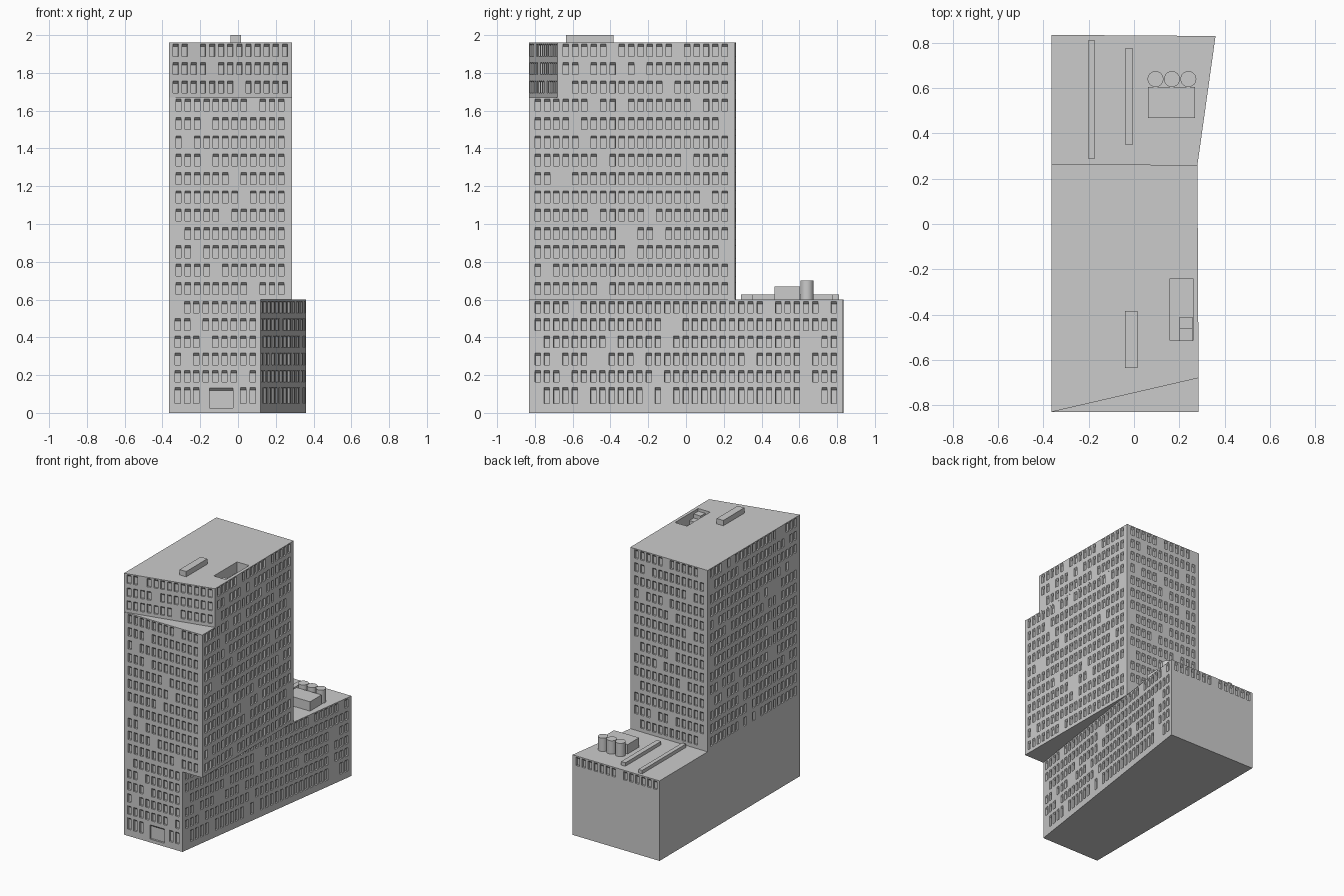
import bpy, bmesh, random
from mathutils import Vector

if "Cube" in bpy.data.objects:
    bpy.data.objects.remove(bpy.data.objects["Cube"])

random.seed(4)
grey = bpy.data.materials.new("light grey")
grey.diffuse_color = (0.6, 0.6, 0.6, 1)
grey.use_nodes = True
grey.node_tree.nodes["Principled BSDF"].inputs["Base Color"].default_value = grey.diffuse_color

PITCH = 0.0495        # spacing between window columns
WIN_W = 0.029
DEPTH = 0.014
TOP_ROWS = [(1.952 - 0.097 * i - 0.064, 1.952 - 0.097 * i) for i in range(14)]
BASE_ROWS = [(0.59 - 0.0912 * i - 0.062, 0.59 - 0.0912 * i) for i in range(5)] + [(0.05, 0.135)]


def finish(bm, name):
    bmesh.ops.remove_doubles(bm, verts=bm.verts, dist=1e-5)
    me = bpy.data.meshes.new(name)
    bm.to_mesh(me)
    bm.free()
    me.materials.append(grey)
    ob = bpy.data.objects.new(name, me)
    bpy.context.collection.objects.link(ob)
    return ob


def face(bm, pts):
    bm.faces.new([bm.verts.new(p) for p in pts])


def flat(bm, pts, z):
    face(bm, [(x, y, z) for x, y in pts])


def windows(rows, first, count, gaps=None, chance=0.1):
    """Window rectangles (u0, u1, z0, z1); some bays are left blank."""
    out = []
    for r, (z0, z1) in enumerate(rows):
        for c in range(count):
            blank = c in gaps[r] if gaps else random.random() < chance
            if not blank:
                u = first + c * PITCH
                out.append((u - WIN_W / 2, u + WIN_W / 2, z0, z1))
    return out


def wall(bm, p0, p1, z0, z1, rects=()):
    """Wall from p0 to p1 (outside on the right) with recessed openings."""
    a, b = Vector((*p0, 0)), Vector((*p1, 0))
    d = (b - a).normalized()
    inward = Vector((-d.y, d.x, 0))
    length = (b - a).length

    def P(u, z, depth=0):
        return a + d * u + inward * depth + Vector((0, 0, z))

    us = sorted({0, length, *(round(v, 5) for r in rects for v in r[:2])})
    zs = sorted({z0, z1, *(round(v, 5) for r in rects for v in r[2:])})
    for v0, v1 in zip(zs, zs[1:]):
        mid = (v0 + v1) / 2
        row = [r for r in rects if r[2] < mid < r[3]]
        for u0, u1 in zip(us, us[1:]):
            m = (u0 + u1) / 2
            if not any(r[0] < m < r[1] for r in row):
                face(bm, [P(u0, v0), P(u1, v0), P(u1, v1), P(u0, v1)])
    # recessed panes with a sloped head
    for u0, u1, v0, v1 in rects:
        o = [P(u0, v0), P(u1, v0), P(u1, v1), P(u0, v1)]
        h = v1 - 0.013
        i = [P(u0, v0, DEPTH), P(u1, v0, DEPTH), P(u1, h, DEPTH), P(u0, h, DEPTH)]
        face(bm, i)
        for k in range(4):
            n = (k + 1) % 4
            face(bm, [o[k], o[n], i[n], i[k]])


def box(name, x0, x1, y0, y1, z0, z1):
    bm = bmesh.new()
    lo = [(x0, y0), (x1, y0), (x1, y1), (x0, y1)]
    flat(bm, lo[::-1], z0)
    flat(bm, lo, z1)
    for k in range(4):
        wall(bm, lo[k], lo[(k + 1) % 4], z0, z1)
    return finish(bm, name)


# plan corners
FL, BL = (-0.365, -0.83), (-0.365, 0.835)
FR, BR = (0.12, -0.83), (0.36, 0.83)
TFR, TBR, TBL = (0.285, -0.83), (0.28, 0.26), (-0.365, 0.265)
CUT = (0.285, -0.68)

# base block with slanted right wall
bm = bmesh.new()
front = windows(BASE_ROWS, 0.046, 9, [{0}, {2}, {3}, {1}, {7}, {3, 4, 5, 6}])
front.append((0.215, 0.338, 0.025, 0.132))  # entrance
wall(bm, FL, FR, 0, 0.6, front)
wall(bm, FR, BR, 0, 0.6, windows(BASE_ROWS, 0.045, 33))
wall(bm, BR, BL, 0, 0.6, windows(BASE_ROWS[:1], 0.045, 14, [{7}]))
wall(bm, BL, FL, 0, 0.6)
flat(bm, [FL, BL, BR, FR], 0)
flat(bm, [TBL, TBR, BR, BL], 0.6)
finish(bm, "base_block")

# tower with overhang and cut-back top floors
bm = bmesh.new()
tower_gaps = [{8}, {3}, {1}, {3}, {6}, {7}, {5}, {0}, {2}, {4}, {8}]
wall(bm, FL, TFR, 0.6, 1.67, windows(TOP_ROWS[3:], 0.05, 12, tower_gaps))
wall(bm, FL, CUT, 1.67, 1.96, windows(TOP_ROWS[:3], 0.036, 13, [{2}, {4}, {7}]))
wall(bm, TFR, TBR, 0.6, 1.67, windows(TOP_ROWS[3:], 0.045, 21))
wall(bm, CUT, TBR, 1.67, 1.96, windows(TOP_ROWS[:3], 0.0435, 18))
wall(bm, TBR, TBL, 0.6, 1.96, windows(TOP_ROWS, 0.05, 12))
wall(bm, TBL, FL, 0.6, 1.96, windows(TOP_ROWS, 0.05, 21))
flat(bm, [FL, TFR, CUT], 1.67)
flat(bm, [FR, TBR, TFR], 0.6)
# roof with sunken plant well
outer = [FL, CUT, TBR, TBL]
well = [(0.16, -0.515), (0.26, -0.515), (0.26, -0.24), (0.16, -0.24)]
for k in range(4):
    n = (k + 1) % 4
    flat(bm, [outer[k], outer[n], well[n], well[k]], 1.96)
    wall(bm, well[n], well[k], 1.88, 1.96)
flat(bm, well, 1.88)
finish(bm, "tower")

# roof equipment
box("well_step_low", 0.2, 0.259, -0.46, -0.41, 1.88, 1.91)
box("well_step_high", 0.2, 0.259, -0.514, -0.46, 1.88, 1.94)
box("tower_roof_unit", -0.04, 0.015, -0.635, -0.385, 1.96, 2.0)
box("long_roof_duct", -0.203, -0.172, 0.29, 0.81, 0.6, 0.626)
box("short_roof_duct", -0.04, -0.004, 0.352, 0.775, 0.6, 0.626)
box("plant_box", 0.061, 0.27, 0.468, 0.604, 0.6, 0.67)
for k in range(3):
    bpy.ops.mesh.primitive_cylinder_add(vertices=32, radius=0.035, depth=0.1,
                                        location=(0.095 + 0.0725 * k, 0.64, 0.65))
    tank = bpy.context.object
    tank.name = f"roof_tank_{k + 1}"
    tank.data.materials.append(grey)
    bpy.ops.object.shade_smooth_by_angle()
